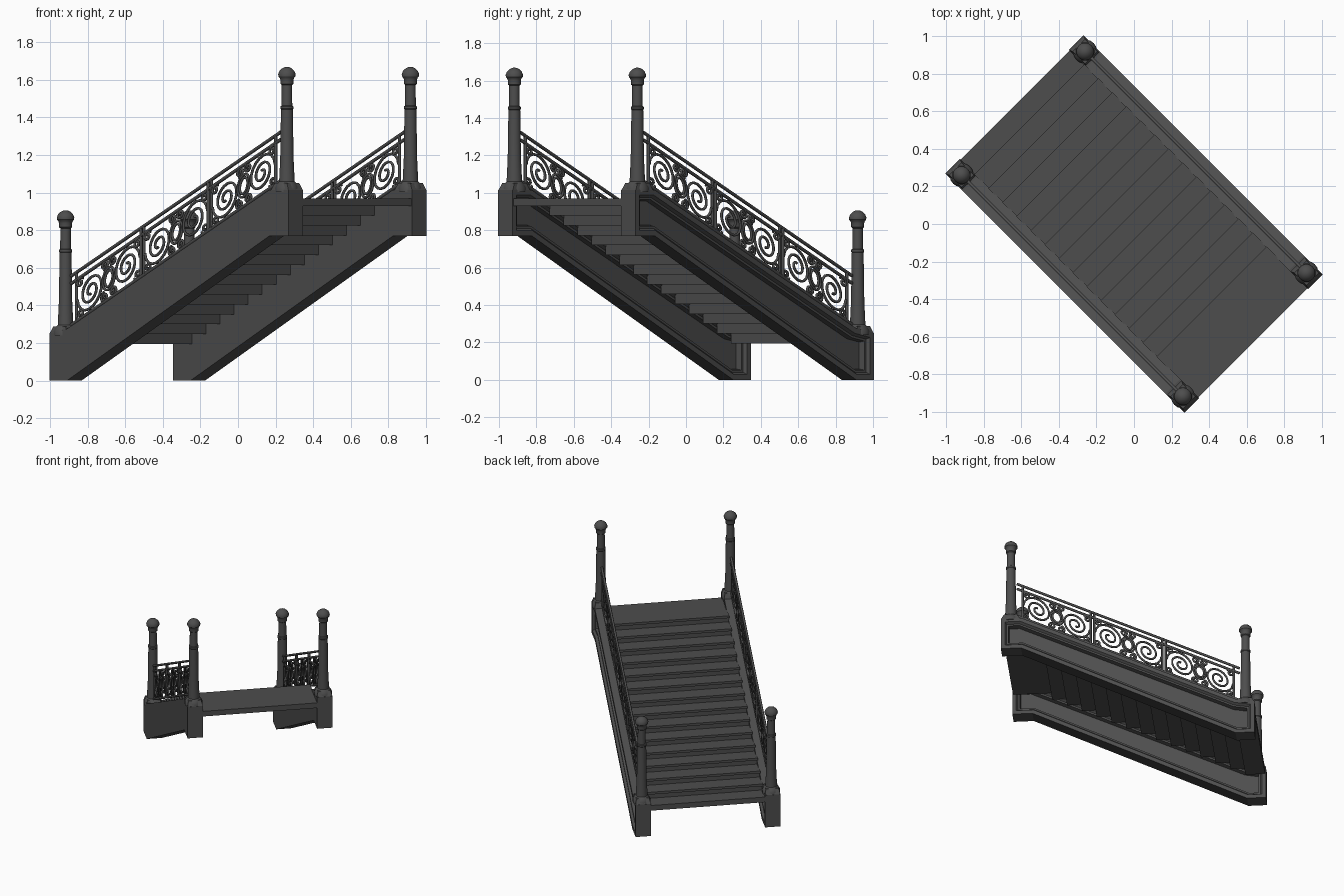
import bpy, bmesh, math
from mathutils import Matrix

if "Cube" in bpy.data.objects:
    bpy.data.objects.remove(bpy.data.objects["Cube"])

ROT = Matrix.Rotation(math.radians(-45), 4, 'Z')   # stair axis runs diagonally
iron = bpy.data.materials.new("dark_iron")
iron.diffuse_color = (0.075, 0.075, 0.075, 1)
iron.use_nodes = True
iron.node_tree.nodes["Principled BSDF"].inputs["Base Color"].default_value = iron.diffuse_color
SIDE = 0.465                                       # centre line of each stringer
END = 0.833                                        # newel post position along stair


def add(name, bm, smooth=False):
    bmesh.ops.recalc_face_normals(bm, faces=bm.faces)
    me = bpy.data.meshes.new(name)
    bm.to_mesh(me)
    bm.free()
    me.materials.append(iron)
    ob = bpy.data.objects.new(name, me)
    bpy.context.collection.objects.link(ob)
    ob.matrix_world = ROT
    if smooth:
        bpy.context.view_layer.objects.active = ob
        ob.select_set(True)
        bpy.ops.object.shade_smooth_by_angle(angle=math.radians(35))
        ob.select_set(False)
    return ob


def extrude_profile(pts, t0, t1):
    """Prism from an (s, z) outline between two positions across the stair."""
    bm = bmesh.new()
    a = [bm.verts.new((s, t0, z)) for s, z in pts]
    b = [bm.verts.new((s, t1, z)) for s, z in pts]
    n = len(pts)
    bm.faces.new(a)
    far = bm.faces.new(b[::-1])
    for i in range(n):
        bm.faces.new((a[i], a[(i + 1) % n], b[(i + 1) % n], b[i]))
    bmesh.ops.recalc_face_normals(bm, faces=bm.faces)
    return bm, far


# stringers: sloped beams with level ends, moulded recess on one face
PROFILE = [(-.9, 0), (-.767, 0), (.757, .77), (.9, .77),
           (.9, 1.015), (.757, 1.015), (-.767, .275), (-.9, .25)]
for label, side in (("near", -SIDE), ("far", SIDE)):
    bm, face = extrude_profile(PROFILE, side - .055, side + .055)
    for width, depth in ((.028, 0), (.012, -.018), (.012, 0), (.006, -.035)):
        bmesh.ops.inset_region(bm, faces=[face], thickness=width, depth=depth,
                               use_even_offset=True)
    add("stringer_" + label, bm)

# stair flight: one folded plate, stepped above and below
N, RISE, RUN, S0, THICK = 14, .0525, .1055, -.775, .04
top, under = [(-.895, .235)], [(-.895, .195)]
for k in range(N):
    s, z = S0 + k * RUN, .235 + k * RISE
    top += [(s, z), (s, z + RISE - .018), (s - .012, z + RISE - .018), (s - .012, z + RISE)]
    under += [(s + .02, z - THICK), (s + .02, z + RISE - THICK)]
top.append((.895, .235 + N * RISE))
under.append((.895, .235 + N * RISE - THICK))
bm, _ = extrude_profile(top + under[::-1], -.415, .415)
add("stair_treads", bm)

# newel posts: square chamfered cap on the pedestal, turned column, domed finial
COLUMN = [(0, -.01), (.064, -.01), (.064, .012), (.055, .03), (.048, .04), (.042, .046),
          (.036, .17), (.032, .43), (.035, .434), (.035, .446), (.029, .45),
          (.028, .56), (.035, .566), (.035, .588), (.039, .598), (.046, .606),
          (.047, .618), (.040, .635), (.026, .648), (.012, .655), (0, .656)]


def newel(name, s, t, z):
    bm = bmesh.new()
    lo = [bm.verts.new((s + a * .067, t + b * .055, z - .002)) for a, b in
          ((-1, -1), (1, -1), (1, 1), (-1, 1))]
    hi = [bm.verts.new((s + a * .046, t + b * .046, z + .038)) for a, b in
          ((-1, -1), (1, -1), (1, 1), (-1, 1))]
    bm.faces.new(lo)
    bm.faces.new(hi)
    for i in range(4):
        j = (i + 1) % 4
        bm.faces.new((lo[i], lo[j], hi[j], hi[i]))
    seg = 20
    rings = [[bm.verts.new((s + r * math.cos(2 * math.pi * i / seg),
                            t + r * math.sin(2 * math.pi * i / seg), z + h))
              for i in range(seg)] for r, h in COLUMN]
    for p, q in zip(rings, rings[1:]):
        for i in range(seg):
            j = (i + 1) % seg
            bm.faces.new((p[i], p[j], q[j], q[i]))
    bmesh.ops.remove_doubles(bm, verts=bm.verts, dist=.0005)
    add(name, bm, True)


for label, side in (("near", -SIDE), ("far", SIDE)):
    newel("lower_post_" + label, -END, side, .25)
    newel("upper_post_" + label, END, side, 1.013)


# railings: sloped bars and scrollwork, drawn as (s, height above stringer)
def base(s):
    return .65 + .486 * s


def railing(name, side, paths, radius):
    cu = bpy.data.curves.new(name, 'CURVE')
    cu.dimensions = '3D'
    cu.bevel_depth = radius
    cu.bevel_resolution = 1
    cu.use_fill_caps = True
    for pts, closed in paths:
        sp = cu.splines.new('POLY')
        sp.points.add(len(pts) - 1)
        for p, (s, h) in zip(sp.points, pts):
            p.co = (s, side, base(s) + h, 1)
        sp.use_cyclic_u = closed
    cu.materials.append(iron)
    ob = bpy.data.objects.new(name, cu)
    bpy.context.collection.objects.link(ob)
    ob.matrix_world = ROT


def spiral(cx, cy, r0, r1, a0, turns, flip=1, n=40):
    out = []
    for i in range(n + 1):
        f = i / n
        r, a = r0 + (r1 - r0) * f, a0 + 2 * math.pi * turns * f
        out.append((cx + flip * r * math.cos(a), cy + flip * r * math.sin(a)))
    return out


def ring(cx, cy, rx, ry, n=24):
    return [(cx + rx * math.cos(2 * math.pi * i / n), cy + ry * math.sin(2 * math.pi * i / n))
            for i in range(n)]


LOW, MID, HIGH = .03, .25, .29
bars = [([(-.79, h), (.79, h)], False) for h in (LOW, MID, HIGH)]
scrolls = []
PITCH = .508
for k in (-1, 0, 1):
    c = k * PITCH
    cy = (LOW + MID) / 2
    for e in (-1, 1):
        # paired uprights between panels
        s = c + e * (PITCH / 2 - .012)
        bars.append(([(s, LOW), (s, HIGH)], False))
        # large spiral, with a tail towards the centre ring
        m = c + e * .135
        scrolls.append((spiral(m, cy, .1, .014, 0, 2.25, e), False))
        scrolls.append((spiral(c + e * .215, cy + e * .083, .026, .006, .6, 1.3, e, 16), False))
        scrolls.append((spiral(c + e * .215, cy - e * .083, .026, .006, 3.6, 1.3, e, 16), False))
        # small curls above and below the ring
        for v in (-1, 1):
            scrolls.append((spiral(c + e * .032, cy + v * .083, .027, .006, 1.5 * v, 1.4, e, 18), False))
    scrolls.append((ring(c, cy, .044, .058), True))
    scrolls.append((ring(c, cy, .030, .042), True))
for label, side in (("near", -SIDE), ("far", SIDE)):
    railing("railing_bars_" + label, side, bars, .009)
    railing("railing_scrolls_" + label, side, scrolls, .0075)
